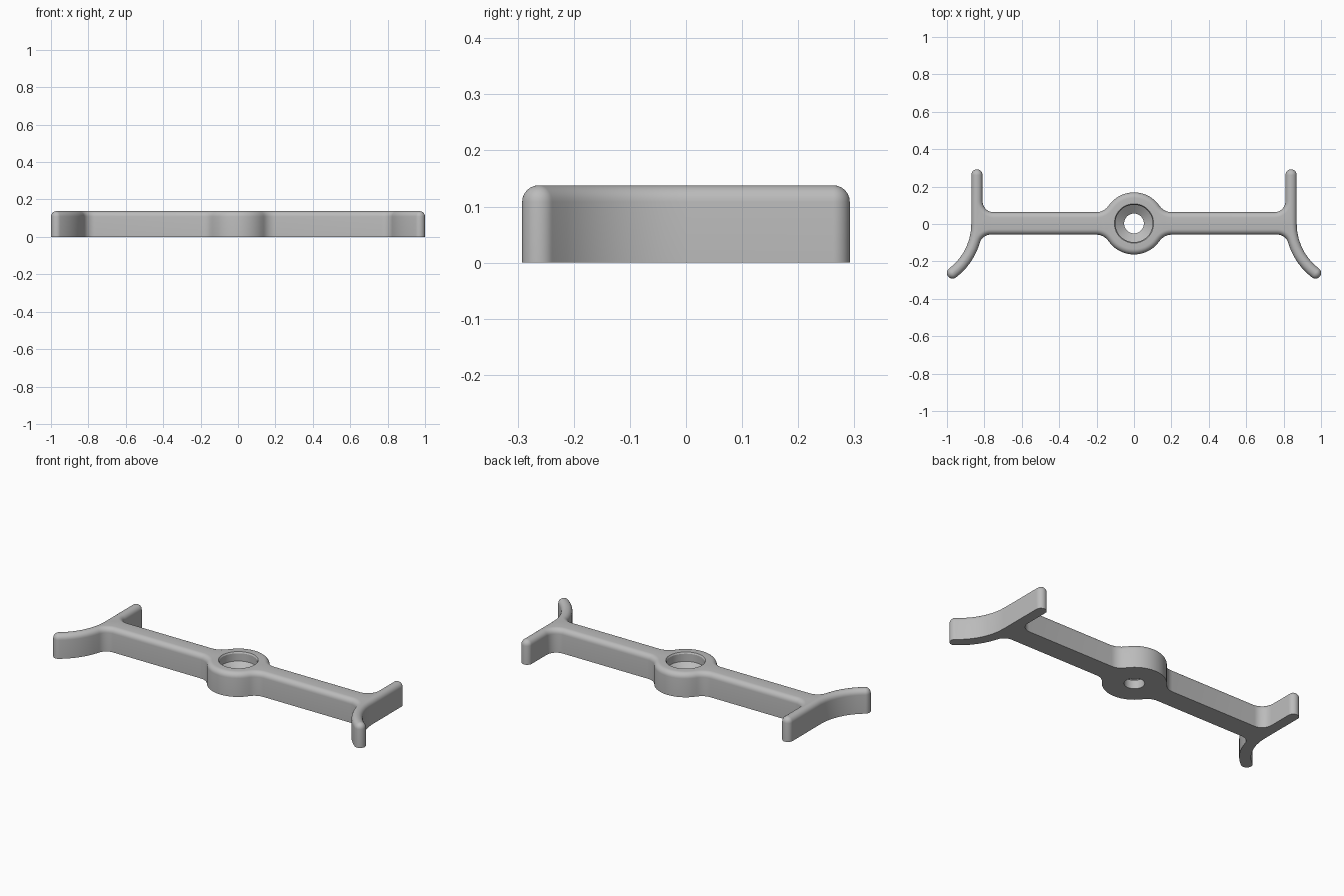
import bpy, bmesh, math

if "Cube" in bpy.data.objects:
    bpy.data.objects.remove(bpy.data.objects["Cube"])

HEIGHT, ROUND = 0.138, 0.0296      # body height, radius of the rounded top edge
C = 0.003                          # y of the bar axis
HUB, BAR, ARM = 0.166, 0.06, 0.03  # hub radius, bar and arm half widths
SWEEP = (1.169, 0.0, 0.329)        # centre and radius of the curved arm


def arc(cx, cy, r, a0, a1):
    """Points with outward normals; a falling angle makes a concave fillet."""
    n = max(6, int(abs(a1 - a0) / 7))
    side = 1 if a1 > a0 else -1
    pts = []
    for i in range(n + 1):
        a = math.radians(a0 + (a1 - a0) * i / n)
        c, s = math.cos(a), math.sin(a)
        pts.append((cx + r * c, cy + r * s, side * c, side * s))
    return pts


# Right half of the outline, counter-clockwise from the hub's lowest point
hf, tf = 0.08, 0.06                # fillet radii at hub and at end brackets
hx = math.sqrt((HUB + hf) ** 2 - (BAR + hf) ** 2)
ha = math.degrees(math.atan2(BAR + hf, hx))
sx, sy, sr = SWEEP
ty = C - BAR - tf
tr = sr + ARM + tf
ta = math.degrees(math.asin(-ty / tr))
end = 180 + 52.8
ex = sx + sr * math.cos(math.radians(end))
ey = sy + sr * math.sin(math.radians(end))

segments = [
    arc(0, C, HUB, -90, -ha),
    arc(hx, C - BAR - hf, hf, 180 - ha, 90),
    arc(sx - math.sqrt(tr ** 2 - ty ** 2), ty, tf, 90, ta),
    arc(sx, sy, sr + ARM, 180 + ta, end),          # curved arm, inner side
    arc(ex, ey, ARM, end, end + 180),              # curved arm tip
    arc(sx, sy, sr - ARM, end, 180),               # curved arm, outer side
    arc(0.84, 0.262, ARM, 0, 180),                 # straight arm tip
    arc(0.81 - tf, C + BAR + tf, tf, 0, -90),
    arc(hx, C + BAR + hf, hf, 270, 180 + ha),
    arc(0, C, HUB, ha, 90),
]
half = []
for seg in segments:
    for p in seg:
        if not half or math.dist(p[:2], half[-1][:2]) > 1e-4:
            half.append(p)
outline = half + [(-x, y, -nx, ny) for x, y, nx, ny in reversed(half[1:-1])]

bm = bmesh.new()


def bridge(rings):
    for lo, hi in zip(rings, rings[1:]):
        n = len(lo)
        for i in range(n):
            j = (i + 1) % n
            bm.faces.new((lo[i], lo[j], hi[j], hi[i]))


def loop_edges(ring):
    return [bm.edges.get((ring[i - 1], ring[i])) for i in range(len(ring))]


# Outer wall with a quarter-round top edge
levels = [(0, 0)]
for k in range(7):
    a = math.radians(15 * k)
    levels.append((ROUND * (1 - math.cos(a)), HEIGHT - ROUND + ROUND * math.sin(a)))
wall = [[bm.verts.new((x - nx * d, y - ny * d, z)) for x, y, nx, ny in outline]
        for d, z in levels]
bridge(wall)

# Stepped and tapered hole through the hub
hole_profile = [(0.105, HEIGHT), (0.100, 0.13), (0.100, 0.085),
                (0.053, 0.05), (0.053, 0)]
N = 48
hole = [[bm.verts.new((r * math.cos(math.tau * i / N),
                       C + r * math.sin(math.tau * i / N), z)) for i in range(N)]
        for r, z in hole_profile]
bridge(hole)

# Flat top and underside around the hole
for a, b in ((wall[-1], hole[0]), (wall[0], hole[-1])):
    bmesh.ops.triangle_fill(bm, use_beauty=True, use_dissolve=False,
                            edges=loop_edges(a) + loop_edges(b))
bmesh.ops.recalc_face_normals(bm, faces=bm.faces)

mesh = bpy.data.meshes.new("bracket_bar")
bm.to_mesh(mesh)
bm.free()
bar = bpy.data.objects.new("bracket_bar", mesh)
bpy.context.collection.objects.link(bar)

grey = bpy.data.materials.new("light grey")
grey.diffuse_color = (0.5, 0.5, 0.5, 1)
grey.use_nodes = True
grey.node_tree.nodes["Principled BSDF"].inputs["Base Color"].default_value = grey.diffuse_color
mesh.materials.append(grey)

bpy.context.view_layer.objects.active = bar
bar.select_set(True)
bpy.ops.object.shade_smooth_by_angle(angle=math.radians(30))
